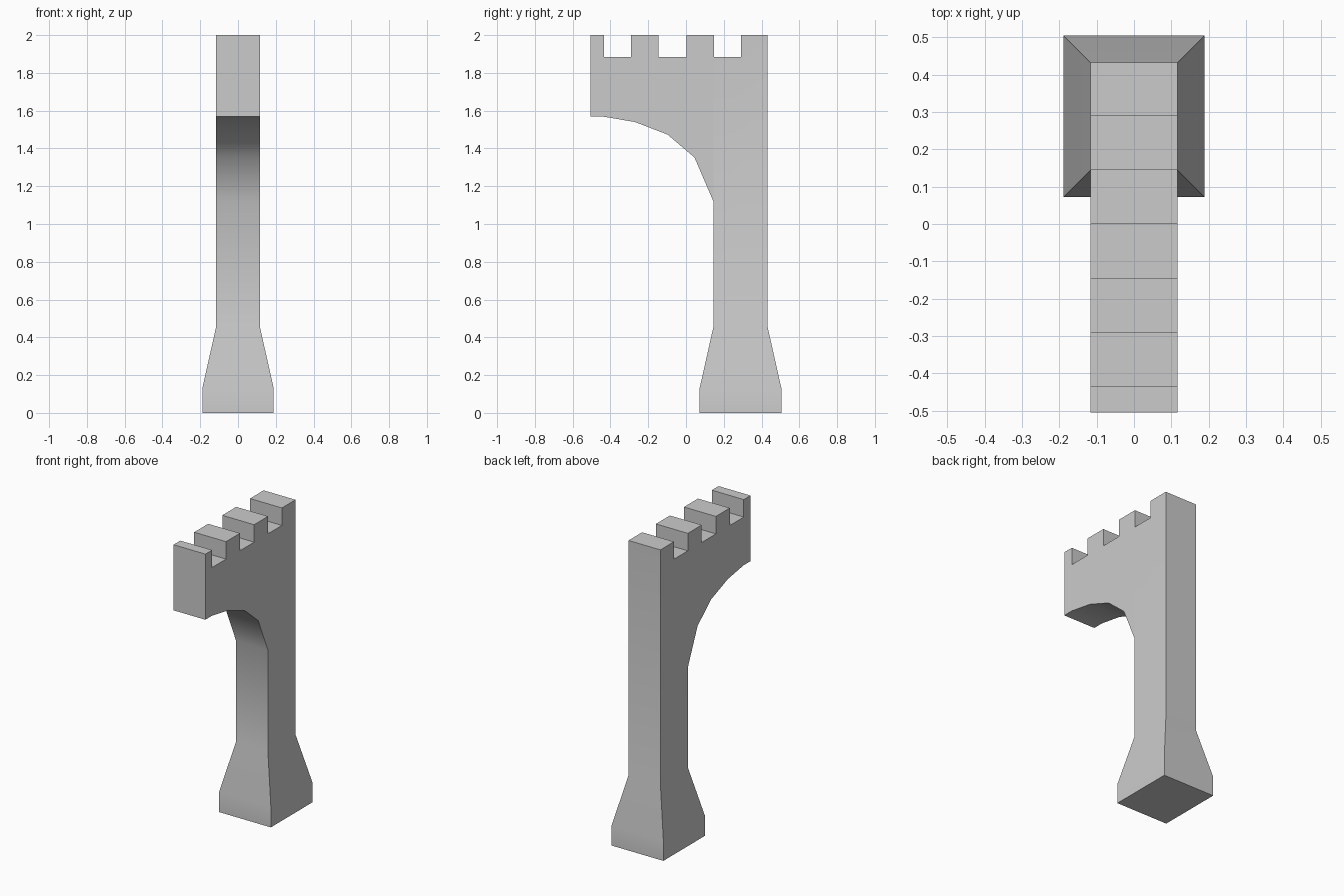
import bpy, bmesh
from mathutils import Vector

if "Cube" in bpy.data.objects:
    bpy.data.objects.remove(bpy.data.objects["Cube"])

HALF = 0.116          # half thickness of wall
TOP, NOTCH = 2.0, 1.885
FRONT, INNER, BACK = -0.505, 0.145, 0.432

# Side profile (y, z): column foot, underside of half arch, battlements
profile = [(BACK, 0.455), (INNER, 0.455), (INNER, 1.12), (0.045, 1.352),
           (-0.097, 1.473), (-0.27, 1.54), (-0.435, 1.568), (FRONT, 1.568), (FRONT, TOP)]
for y0, y1 in ((-0.435, -0.29), (-0.145, 0.002), (0.147, 0.291)):
    profile += [(y0, TOP), (y0, NOTCH), (y1, NOTCH), (y1, TOP)]
profile.append((BACK, TOP))

bm = bmesh.new()
side = bm.faces.new([bm.verts.new((-HALF, y, z)) for y, z in profile])
res = bmesh.ops.extrude_face_region(bm, geom=[side])
bmesh.ops.translate(bm, vec=(2 * HALF, 0, 0),
                    verts=[v for v in res["geom"] if isinstance(v, bmesh.types.BMVert)])
bmesh.ops.recalc_face_normals(bm, faces=bm.faces)

# Flared foot and straight plinth pulled down from the column's bottom face
foot = min(bm.faces, key=lambda f: f.calc_center_median().z)
for z, grow in ((0.13, 0.073), (0.0, 0.0)):
    foot = bmesh.ops.extrude_discrete_faces(bm, faces=[foot])["faces"][0]
    mid = foot.calc_center_median()
    for v in foot.verts:
        v.co.x += grow if v.co.x > mid.x else -grow
        v.co.y += grow if v.co.y > mid.y else -grow
        v.co.z = z
bmesh.ops.recalc_face_normals(bm, faces=bm.faces)

mesh = bpy.data.meshes.new("half_arch_wall")
bm.to_mesh(mesh)
bm.free()
wall = bpy.data.objects.new("half_arch_wall", mesh)
bpy.context.collection.objects.link(wall)

# Smooth the arch underside, keep block edges crisp
bpy.context.view_layer.objects.active = wall
wall.select_set(True)
bpy.ops.object.shade_smooth_by_angle(angle=0.55)
